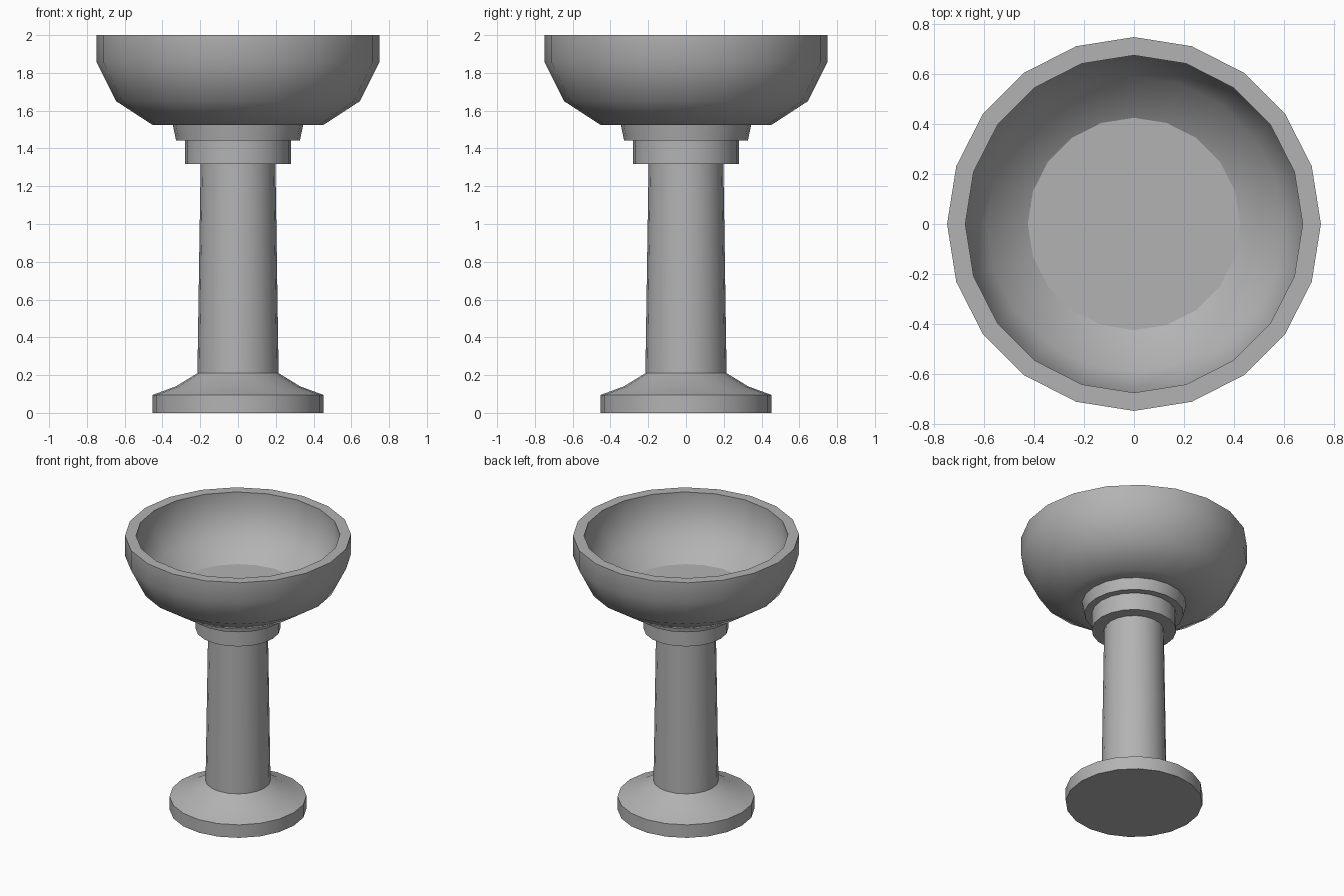
import bpy, math

if "Cube" in bpy.data.objects:
    bpy.data.objects.remove(bpy.data.objects["Cube"])

SIDES = 20

# Dark grey stone
stone = bpy.data.materials.new("dark_grey")
stone.diffuse_color = (0.45, 0.45, 0.45, 1)
stone.use_nodes = True
stone.node_tree.nodes["Principled BSDF"].inputs["Base Color"].default_value = stone.diffuse_color


def lathe(name, profile, cap_start=False, cap_end=False):
    """Revolve (radius, z) points, listed bottom-outside to top-inside."""
    verts, faces = [], []
    for r, z in profile:
        for i in range(SIDES):
            a = math.tau * i / SIDES
            verts.append((r * math.cos(a), r * math.sin(a), z))
    for k in range(len(profile) - 1):
        for i in range(SIDES):
            j = (i + 1) % SIDES
            a, b = k * SIDES, (k + 1) * SIDES
            faces.append((a + i, a + j, b + j, b + i))
    if cap_start:
        faces.append(tuple(reversed(range(SIDES))))
    if cap_end:
        top = (len(profile) - 1) * SIDES
        faces.append(tuple(range(top, top + SIDES)))
    mesh = bpy.data.meshes.new(name)
    mesh.from_pydata(verts, [], faces)
    mesh.materials.append(stone)
    obj = bpy.data.objects.new(name, mesh)
    bpy.context.collection.objects.link(obj)
    bpy.ops.object.select_all(action='DESELECT')
    obj.select_set(True)
    bpy.context.view_layer.objects.active = obj
    bpy.ops.object.shade_smooth_by_angle(angle=math.radians(40))
    return obj


# Foot with sloping shoulder
lathe("foot", [(0.453, 0), (0.453, 0.095), (0.33, 0.14), (0.215, 0.21)], cap_start=True)

# Slightly tapered column
lathe("column", [(0.215, 0.21), (0.198, 1.317)])

# Stepped collar under the bowl
lathe("collar", [(0.198, 1.317), (0.28, 1.317), (0.28, 1.443),
                 (0.328, 1.443), (0.345, 1.523)])

# Hollow bowl: underside, outer wall, rim, inner wall
lathe("bowl", [(0.345, 1.523), (0.45, 1.523), (0.645, 1.65), (0.748, 1.855),
               (0.748, 2.0), (0.675, 2.0), (0.675, 1.88),
               (0.59, 1.70), (0.425, 1.59)])

# Flat floor inside the bowl
lathe("bowl_floor", [(0.425, 1.59)], cap_end=True)
